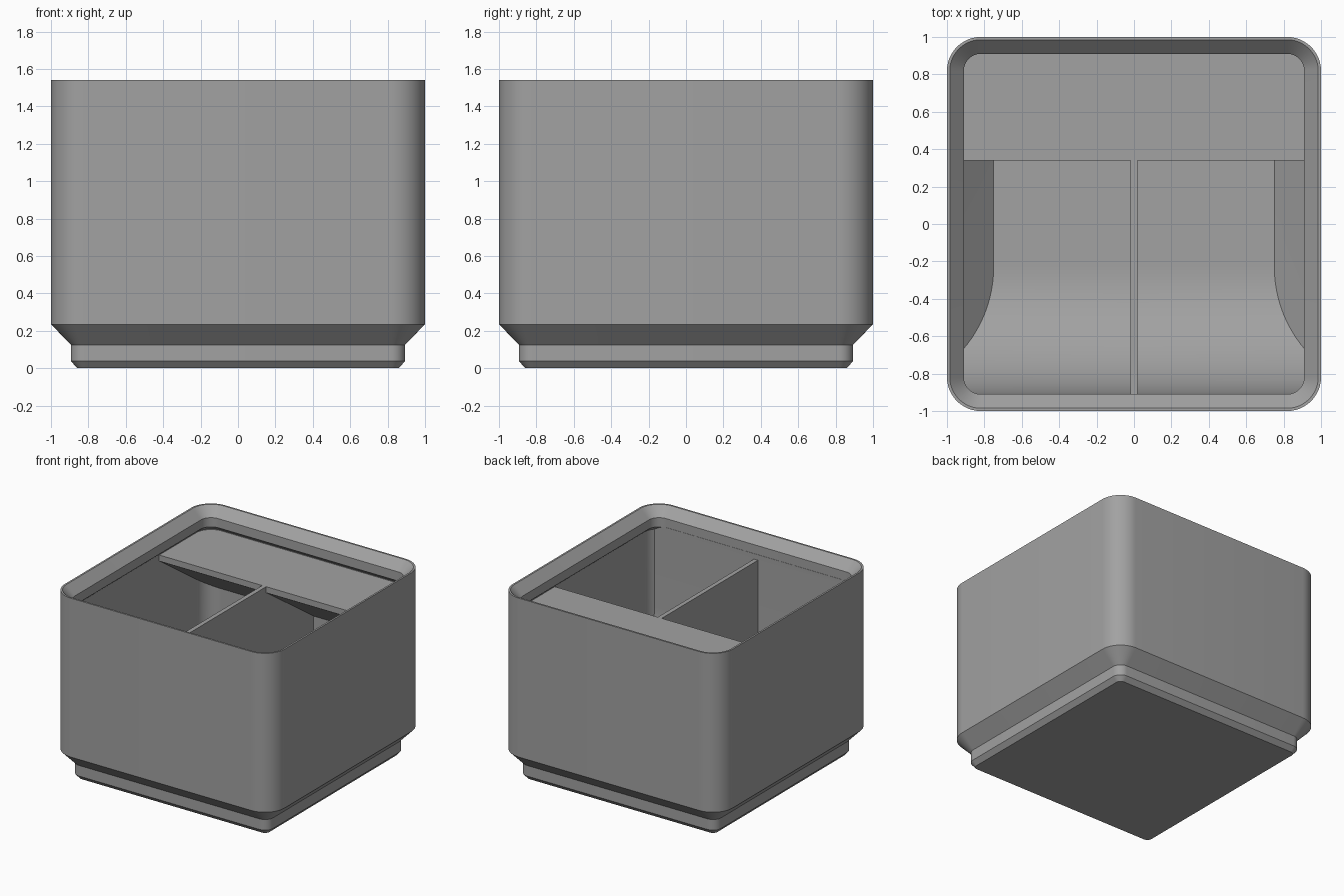
import bpy, bmesh, math

if "Cube" in bpy.data.objects:
    bpy.data.objects.remove(bpy.data.objects["Cube"])

grey = bpy.data.materials.new("plain grey")
grey.diffuse_color = (0.36, 0.36, 0.36, 1)
grey.use_nodes = True
grey.node_tree.nodes["Principled BSDF"].inputs["Base Color"].default_value = grey.diffuse_color


def finish(name, bm):
    bmesh.ops.recalc_face_normals(bm, faces=bm.faces)
    mesh = bpy.data.meshes.new(name)
    bm.to_mesh(mesh)
    bm.free()
    mesh.materials.append(grey)
    obj = bpy.data.objects.new(name, mesh)
    bpy.context.collection.objects.link(obj)
    return obj


def rounded_square(half, steps=12):
    """Points of a rounded square; all levels share the same corner centres."""
    r = max(half - 0.819, 0.02)
    c = half - r
    pts = []
    for k, (sx, sy) in enumerate([(1, 1), (-1, 1), (-1, -1), (1, -1)]):
        for i in range(steps + 1):
            a = math.pi / 2 * (k + i / steps)
            pts.append((sx * c + r * math.cos(a), sy * c + r * math.sin(a)))
    return pts


def loft(name, levels):
    """Stack rounded squares given as (half width, z) into a solid."""
    bm = bmesh.new()
    rings = [[bm.verts.new((x, y, z)) for x, y in rounded_square(h)] for h, z in levels]
    n = len(rings[0])
    for a, b in zip(rings, rings[1:]):
        for i in range(n):
            j = (i + 1) % n
            bm.faces.new((a[i], a[j], b[j], b[i]))
    bm.faces.new(rings[0][::-1])
    bm.faces.new(rings[-1])
    return finish(name, bm)


def extrude_x(name, profile, half):
    """Extrude a (y, z) profile from -half to half along x."""
    bm = bmesh.new()
    l, r = [[bm.verts.new((x, y, z)) for y, z in profile] for x in (-half, half)]
    n = len(profile)
    for i in range(n):
        j = (i + 1) % n
        bm.faces.new((l[i], l[j], r[j], r[i]))
    bm.faces.new(l[::-1])
    bm.faces.new(r)
    return finish(name, bm)


def subtract(target, cutter):
    """Cut one solid from another and remove the cutter."""
    cutter.hide_render = True
    mod = target.modifiers.new("cut", 'BOOLEAN')
    mod.operation = 'DIFFERENCE'
    mod.solver = 'EXACT'
    mod.object = cutter
    bpy.context.view_layer.objects.active = target
    bpy.ops.object.modifier_apply(modifier=mod.name)
    bpy.data.objects.remove(cutter)


FLOOR, SHELF = 0.034, 1.347

# outer body with stepped foot
body = loft("storage_bin", [(0.86, 0), (0.893, 0.038), (0.893, 0.125),
                            (1.0, 0.235), (1.0, 1.54)])

# hollow: sloped floor edge, thin walls, lip undercut, flared rim
hollow = loft("hollow", [(0.75, FLOOR), (0.954, FLOOR + 0.204), (0.954, 1.352),
                         (0.91, 1.39), (0.91, 1.465), (1.005, 1.56)])

# curved scoop along the front wall
R, front = 0.68, -0.908
arc = [(front + R - R * math.sin(a), FLOOR + R - R * math.cos(a))
       for a in [math.pi / 2 * i / 24 for i in range(25)]]
scoop = extrude_x("scoop", [(-1.2, -0.1), (front + R, -0.1)] + arc
                  + [(front, 1.392), (-1.2, 1.392)], 1.2)

# label shelf along the back wall with a sloping underside
shelf = extrude_x("label_shelf", [(0.34, SHELF), (0.34, SHELF - 0.05),
                                  (0.36, SHELF - 0.062), (1.2, 0.70), (1.2, SHELF)], 1.2)

# thin centre divider
divider = extrude_x("divider", [(-1.3, -0.2), (1.3, -0.2), (1.3, SHELF), (-1.3, SHELF)], 0.018)

# inserts stay solid, everything else in the hollow is removed
for part in (scoop, shelf, divider):
    subtract(hollow, part)
subtract(body, hollow)

# smooth rounded corners, crisp edges
bpy.ops.object.select_all(action='DESELECT')
body.select_set(True)
bpy.context.view_layer.objects.active = body
bpy.ops.object.shade_smooth_by_angle(angle=math.radians(30))
